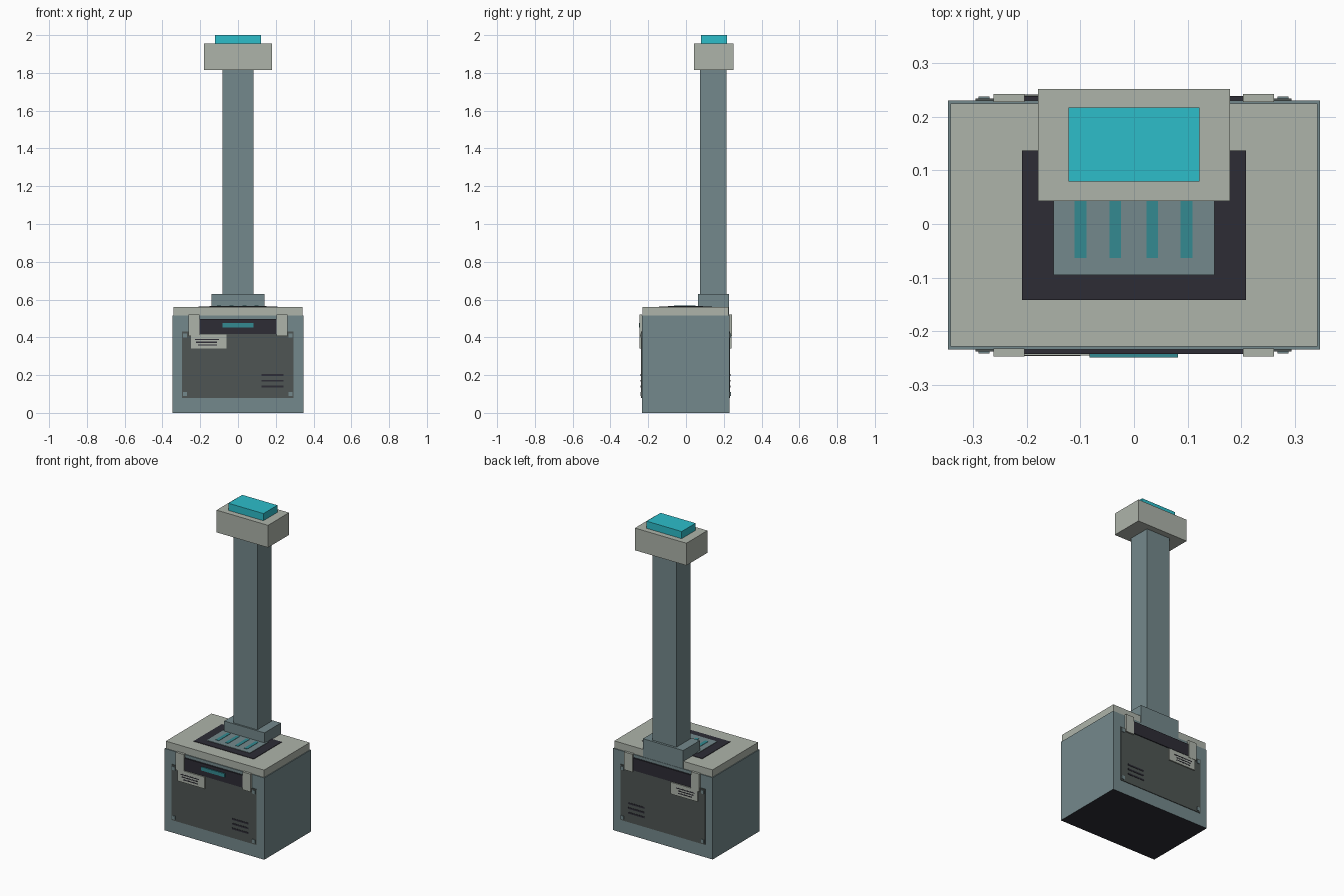
import bpy, bmesh

if "Cube" in bpy.data.objects:
    bpy.data.objects.remove(bpy.data.objects["Cube"])

def mat(name, hexcol):
    m = bpy.data.materials.new(name)
    lin = []
    for i in (0, 2, 4):
        c = int(hexcol[i:i + 2], 16) / 255
        lin.append(c / 12.92 if c <= 0.04045 else ((c + 0.055) / 1.055) ** 2.4)
    m.diffuse_color = (*lin, 1)
    m.use_nodes = True
    m.node_tree.nodes["Principled BSDF"].inputs["Base Color"].default_value = m.diffuse_color
    return m

SLATE = mat("slate", "74898C")
BEIGE = mat("warm_grey", "AEB4AA")
DARK = mat("near_black", "2D2C35")
PANEL = mat("dark_grey", "4E5553")
CYAN = mat("bright_cyan", "2DBDCA")
TEAL = mat("dull_teal", "338A91")

def box(name, x, y, z, m):
    """Box from (min, max) ranges on each axis."""
    bm = bmesh.new()
    bmesh.ops.create_cube(bm, size=1)
    for v in bm.verts:
        v.co = [r[0] if c < 0 else r[1] for c, r in zip(v.co, (x, y, z))]
    me = bpy.data.meshes.new(name)
    bm.to_mesh(me)
    bm.free()
    me.materials.append(m)
    ob = bpy.data.objects.new(name, me)
    bpy.context.collection.objects.link(ob)
    return ob

# cabinet body with a dark underside, and its lid
body = box("cabinet", (-0.347, 0.347), (-0.234, 0.23), (0, 0.515), SLATE)
body.data.materials.append(DARK)
for p in body.data.polygons:
    if p.normal.z < -0.5:
        p.material_index = 1
box("lid", (-0.342, 0.342), (-0.229, 0.225), (0.515, 0.561), BEIGE)

# top grille
box("grille_frame", (-0.209, 0.209), (-0.142, 0.137), (0.558, 0.564), DARK)
box("grille_plate", (-0.15, 0.15), (-0.095, 0.09), (0.561, 0.567), SLATE)
for i, x in enumerate((-0.1, -0.035, 0.034, 0.098)):
    box(f"grille_slot_{i}", (x - 0.011, x + 0.011), (-0.063, 0.05), (0.564, 0.569), TEAL)

# mast, foot, head and beacon
box("mast_foot", (-0.14, 0.14), (0.063, 0.228), (0.5, 0.63), SLATE)
box("mast", (-0.083, 0.083), (0.073, 0.214), (0.63, 1.82), SLATE)
box("head", (-0.179, 0.179), (0.043, 0.252), (1.815, 1.955), BEIGE)
box("beacon", (-0.122, 0.122), (0.079, 0.217), (1.955, 2.0), CYAN)

# matching details on the front (s=-1) and the back (s=1)
for side, s, face in (("front", -1, 0.234), ("back", 1, 0.23)):
    def plate(name, x, z, depth, m):
        y = sorted((s * (face - 0.002), s * (face + depth)))
        return box(f"{side}_{name}", x, y, z, m)

    plate("panel", (-0.296, 0.294), (0.08, 0.43), 0.004, PANEL)
    plate("handle_recess", (-0.205, 0.205), (0.418, 0.496), 0.009, DARK)
    for x0, n in ((-0.262, "left"), (0.203, "right")):
        plate(f"clip_{n}", (x0, x0 + 0.058), (0.408, 0.52), 0.013, BEIGE)
    plate("label", (-0.249, -0.061), (0.341, 0.415), 0.011, BEIGE)
    for i, (a, b) in enumerate(((-0.228, -0.1), (-0.222, -0.112), (-0.212, -0.112))):
        z = 0.389 - 0.015 * i
        plate(f"label_line_{i}", (a, b), (z - 0.003, z + 0.003), 0.012, DARK)
    for i in range(3):
        z = 0.2 - 0.03 * i
        plate(f"vent_{i}", (0.125, 0.24), (z - 0.005, z + 0.005), 0.006, DARK)
    for x in (-0.28, 0.278):
        for z in (0.1, 0.41):
            plate("screw", (x - 0.01, x + 0.01), (z - 0.011, z + 0.011), 0.008, SLATE)

# indicator strip on the front handle only
box("indicator_strip", (-0.083, 0.082), (-0.249, -0.242), (0.453, 0.476), TEAL)
